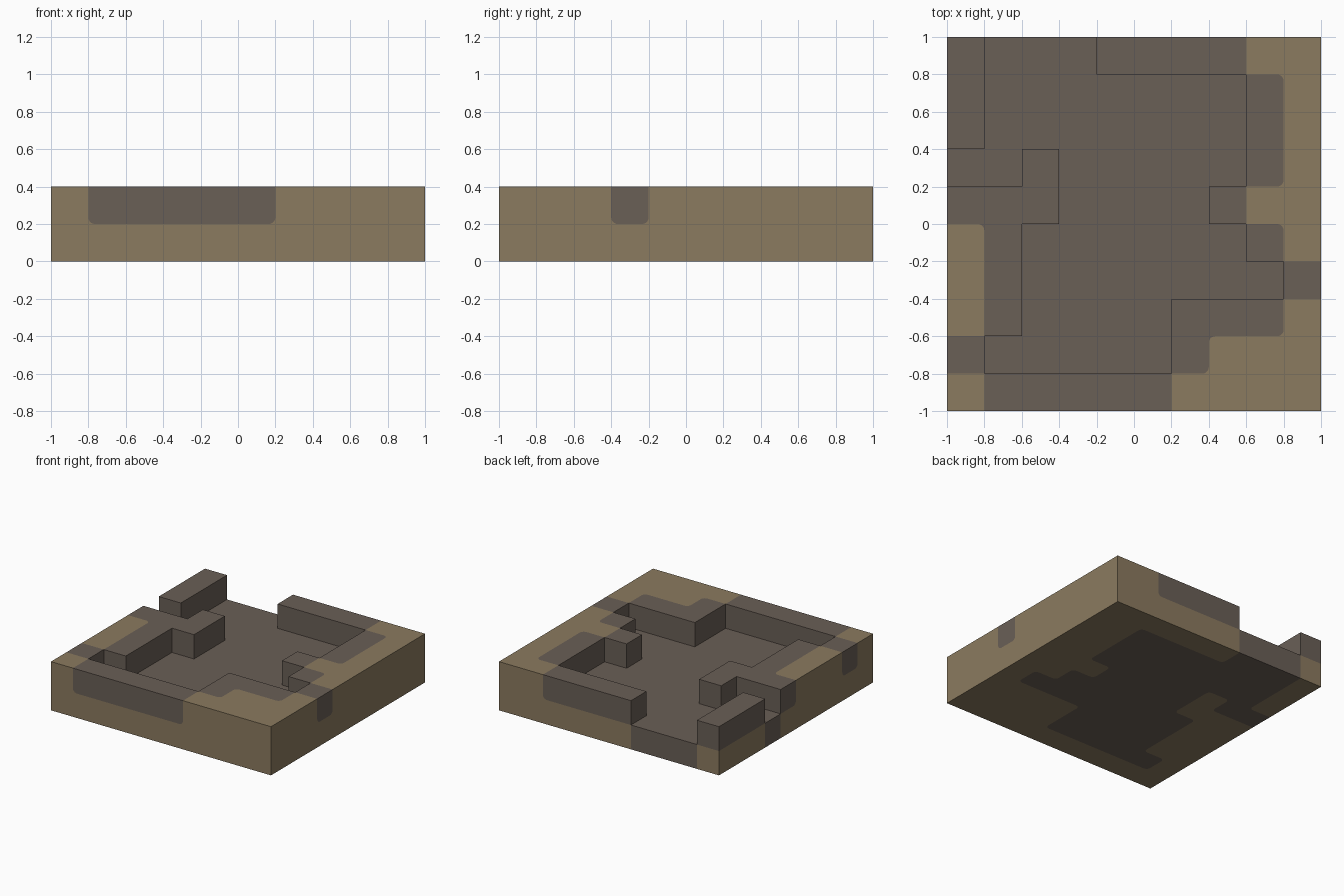
import bpy, bmesh, math
from mathutils import Vector

cube = bpy.data.objects.get("Cube")
if cube:
    bpy.data.objects.remove(cube, do_unlink=True)

CELL = 0.2      # block size
RADIUS = 0.035  # rounding of the colour borders
ARC = 5         # segments per rounded corner

# Plan from back row to front row: '#' raised wall, '.' sunken stone floor
PLAN = ["#...######",
        "#.......##",
        "#.......##",
        "..#.....##",
        "###....###",
        "##......##",
        "##.......#",
        "##....####",
        "#.....####",
        "##########"]
N = len(PLAN)
EARTH, STONE = 0, 1


def is_floor(x, y):
    return 0 <= x < N and 0 <= y < N and PLAN[N - 1 - y][x] == "."


# Blocks: earth under the walls, stone floor, walls turn to stone beside the floor
blocks = {}
for x in range(N):
    for y in range(N):
        floor = is_floor(x, y)
        blocks[x, y, 0] = STONE if floor else EARTH
        if not floor:
            beside = any(is_floor(x + dx, y + dy)
                         for dx, dy in ((1, 0), (-1, 0), (0, 1), (0, -1)))
            blocks[x, y, 1] = STONE if beside else EARTH


def step(key, *dirs):
    return tuple(int(k + sum(d[i] for d in dirs)) for i, k in enumerate(key))


bm = bmesh.new()


def add_face(points, colour):
    face = bm.faces.new([bm.verts.new(p) for p in points])
    face.material_index = colour


def add_side(key, n, u, v):
    """One exposed block side; a corner alone among the other colour is rounded."""
    colour = blocks[key]
    centre = (Vector(key) + Vector((0.5, 0.5, 0.5)) + n / 2) * CELL
    centre -= Vector((1, 1, 0))
    signs = [(-1, -1), (1, -1), (1, 1), (-1, 1)]
    corners = [centre + (u * a + v * b) * CELL / 2 for a, b in signs]
    outline = []
    for i, (a, b) in enumerate(signs):
        c = corners[i]
        p = c + (corners[i - 1] - c).normalized() * RADIUS
        q = c + (corners[(i + 1) % 4] - c).normalized() * RADIUS
        around = [step(key, u * a), step(key, v * b), step(key, u * a, v * b)]
        rounded = all(blocks.get(k, colour) != colour and step(k, n) not in blocks
                      for k in around)
        if rounded:
            o = p + q - c
            arc = [o + (p - o) * math.cos(t) + (q - o) * math.sin(t)
                   for t in (math.pi / 2 * s / ARC for s in range(1, ARC))]
            outline += [p, *arc, q]
            add_face([p, c, q, *reversed(arc)], 1 - colour)
        else:
            outline += [p, c, q]
    add_face(outline, colour)


# Skin every exposed side of the blocks
axes = [Vector((1, 0, 0)), Vector((0, 1, 0)), Vector((0, 0, 1))]
for key in blocks:
    for i in range(3):
        n, u, v = axes[i], axes[(i + 1) % 3], axes[(i + 2) % 3]
        if step(key, n) not in blocks:
            add_side(key, n, u, v)
        if step(key, -n) not in blocks:
            add_side(key, -n, v, u)
bmesh.ops.remove_doubles(bm, verts=bm.verts[:], dist=0.0005)

mesh = bpy.data.meshes.new("terrain_tile")
bm.to_mesh(mesh)
bm.free()


def material(name, rgb):
    mat = bpy.data.materials.new(name)
    mat.use_nodes = True
    mat.diffuse_color = (*rgb, 1)
    bsdf = next(nd for nd in mat.node_tree.nodes if nd.type == "BSDF_PRINCIPLED")
    bsdf.inputs["Base Color"].default_value = (*rgb, 1)
    bsdf.inputs["Roughness"].default_value = 0.9
    return mat


mesh.materials.append(material("tan_earth", (0.26, 0.197, 0.115)))
mesh.materials.append(material("dark_stone", (0.144, 0.115, 0.094)))
tile = bpy.data.objects.new("terrain_tile", mesh)
bpy.context.collection.objects.link(tile)
